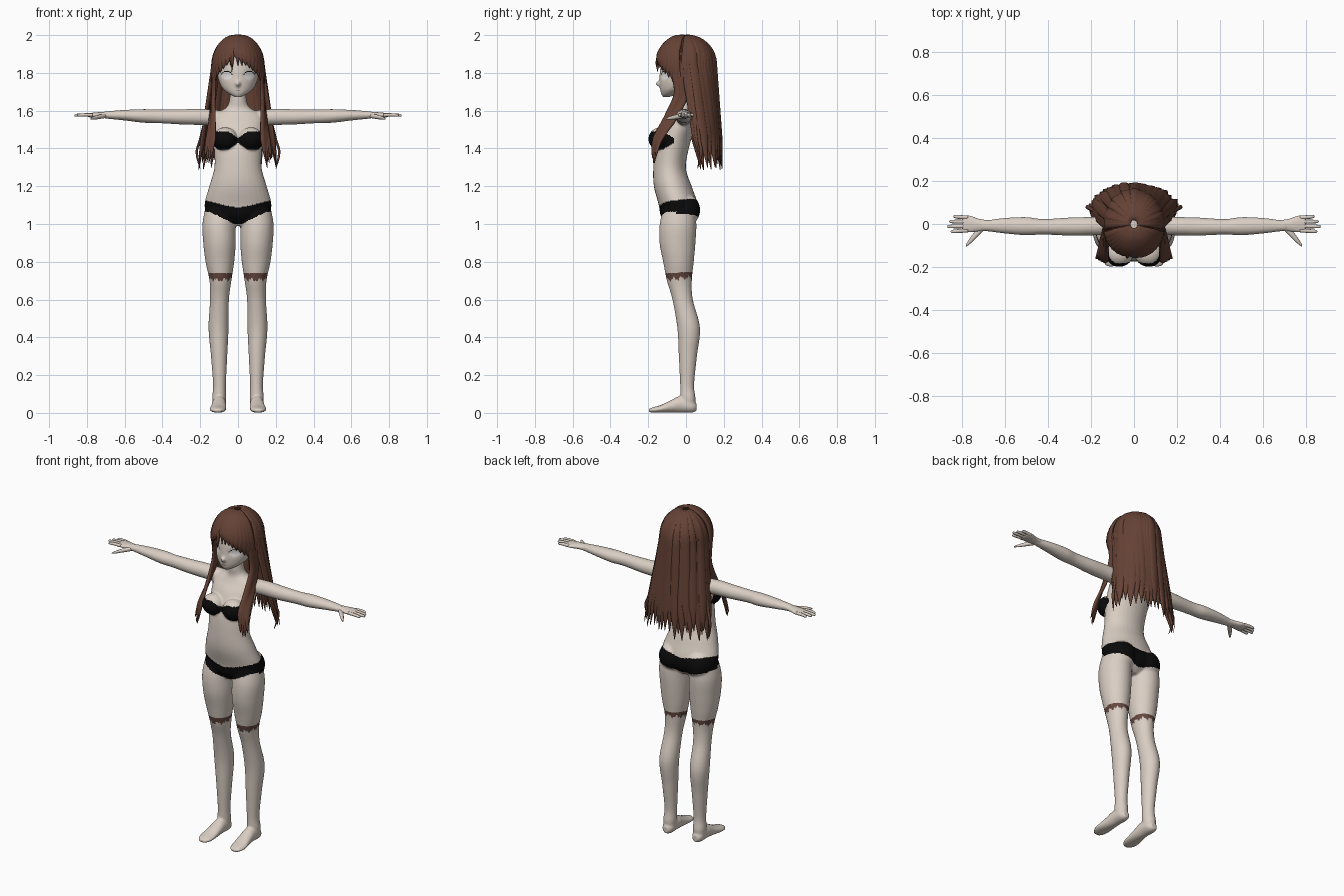
import bpy, bmesh, math, random
from mathutils import Vector, Matrix

random.seed(4)
if "Cube" in bpy.data.objects:
    bpy.data.objects.remove(bpy.data.objects["Cube"])


def material(name, *rgb):
    m = bpy.data.materials.new(name)
    m.use_nodes = True
    m.diffuse_color = (*rgb, 1)
    m.node_tree.nodes["Principled BSDF"].inputs["Base Color"].default_value = (*rgb, 1)
    return m


SKIN = material("pale skin", 0.70, 0.62, 0.55)
BLACK = material("black cloth", 0.003, 0.003, 0.003)
HAIR = material("brown hair", 0.13, 0.054, 0.036)
BAND = material("brown band", 0.13, 0.065, 0.05)
WHITE = material("eye white", 0.8, 0.78, 0.76)
LIP = material("lip", 0.3, 0.18, 0.15)


def spline(rows, steps):
    """Catmull-Rom interpolation through rows of numbers."""
    out = []
    for i in range(len(rows) - 1):
        a, b, c, d = (rows[max(0, min(len(rows) - 1, i + k))] for k in (-1, 0, 1, 2))
        for s in range(steps):
            t = s / steps
            out.append([q + t * (r - p) / 2 + t * t * (2 * p - 5 * q + 4 * r - w) / 2
                        + t ** 3 * (3 * q - p - 3 * r + w) / 2
                        for p, q, r, w in zip(a, b, c, d)])
    return out + [list(rows[-1])]


def skin_rings(bm, rings):
    """Closed tube through rings of points."""
    vs = [[bm.verts.new(p) for p in ring] for ring in rings]
    n = len(vs[0])
    for a, b in zip(vs, vs[1:]):
        for i in range(n):
            bm.faces.new((a[i], a[(i + 1) % n], b[(i + 1) % n], b[i]))
    bm.faces.new(vs[0][::-1])
    bm.faces.new(vs[-1])


def tube(bm, axis, rows, side=1, n=32, steps=6):
    """Elliptical loft; each row is position, two centres, two radii."""
    rings = []
    for t, c1, c2, r1, r2 in spline(rows, steps):
        ring = []
        for i in range(n):
            a = math.tau * i / n
            p = [c1 + r1 * math.cos(a), c2 + r2 * math.sin(a)]
            p.insert("xyz".index(axis), t)
            ring.append((p[0] * side, p[1], p[2]))
        rings.append(ring)
    skin_rings(bm, rings)


def ball(bm, centre, size):
    bmesh.ops.create_uvsphere(bm, u_segments=32, v_segments=20, radius=1,
                              matrix=Matrix.Translation(centre) @ Matrix.Diagonal((*size, 1)))


def finish(bm, name, mats, voxel=0, smooth=0):
    bmesh.ops.recalc_face_normals(bm, faces=bm.faces)
    me = bpy.data.meshes.new(name)
    bm.to_mesh(me)
    bm.free()
    ob = bpy.data.objects.new(name, me)
    bpy.context.collection.objects.link(ob)
    if voxel:
        r = ob.modifiers.new("fuse", 'REMESH')
        r.mode, r.voxel_size = 'VOXEL', voxel
        s = ob.modifiers.new("soften", 'SMOOTH')
        s.factor, s.iterations = 0.5, smooth
        dg = bpy.context.evaluated_depsgraph_get()
        me = bpy.data.meshes.new_from_object(ob.evaluated_get(dg))
        ob.modifiers.clear()
        ob.data = me
    me.materials.clear()
    for m in mats:
        me.materials.append(m)
    me.shade_smooth()
    return ob


# Body: torso, arms, legs and feet fused into one skin
bm = bmesh.new()
tube(bm, "z", [(0.99, 0, -.04, .07, .05), (1.04, 0, -.037, .15, .095), (1.1, 0, -.04, .177, .104),
               (1.2, 0, -.07, .152, .1), (1.3, 0, -.087, .125, .086), (1.42, 0, -.07, .128, .09),
               (1.52, 0, -.035, .138, .085), (1.58, 0, -.015, .125, .063), (1.615, 0, -.015, .065, .048),
               (1.66, 0, -.02, .045, .045), (1.75, 0, -.02, .043, .043)])
for s in (1, -1):
    ball(bm, (s * .068, -.135, 1.45), (.066, .064, .062))
    ball(bm, (s * .085, -.005, 1.075), (.085, .08, .085))
    tube(bm, "x", [(.08, -.005, 1.56, .045, .04), (.2, -.01, 1.567, .043, .043), (.3, -.012, 1.567, .042, .04),
                   (.42, -.013, 1.57, .036, .036), (.5, -.01, 1.572, .042, .036), (.6, -.008, 1.576, .036, .028),
                   (.68, -.008, 1.577, .026, .021), (.71, -.008, 1.577, .026, .018)], s)
    tube(bm, "z", [(1.1, .09, -.035, .08, .08), (1, .1, -.042, .088, .097), (.9, .098, -.045, .086, .095),
                   (.8, .096, -.04, .076, .081), (.7, .093, -.035, .058, .066), (.6, .098, -.018, .05, .054),
                   (.45, .103, .014, .053, .06), (.3, .1, .01, .043, .048), (.15, .098, .006, .034, .037),
                   (.08, .1, .01, .037, .04), (.03, .1, .012, .033, .034)], s)
    tube(bm, "y", [(.055, .1, .03, .018, .02), (.03, .1, .036, .034, .035), (-.03, .1, .045, .037, .044),
                   (-.08, .102, .034, .04, .033), (-.13, .106, .022, .044, .021), (-.17, .107, .016, .039, .015),
                   (-.197, .107, .013, .02, .009)], s)
body = finish(bm, "body", [SKIN, BLACK, BAND], .0055, 6)

# Swimwear and thigh bands coloured by position
for f in body.data.polygons:
    x, y, z = f.center
    ax = abs(x)
    front = y < -.05
    back = (y + .14) / .2
    low = min(1.0 + max(0, ax - .02) * .5, 1.065) if front else 1.015 + .22 * ax
    if low < z < 1.085 + .03 * min(1, ax / .15) + .025 * back and ax < .22:
        f.material_index = 1
    cup = .012 + .036 * min(1, ax / .05)
    if y < -.065 and ax < .14 and abs(z - 1.442) < min(cup, .62 * (-.045 - y)):
        f.material_index = 1
    ang = math.atan2(y + .035, ax - .093)
    rag = .007 * math.sin(9 * ang) + .005 * math.sin(23 * ang)
    if .712 + .12 * (y + .035) + rag < z < .742 + .05 * (y + .035):
        f.material_index = 2

# Hands
for s, side in ((1, "left"), (-1, "right")):
    bm = bmesh.new()
    tube(bm, "x", [(.67, -.008, 1.577, .024, .018), (.72, -.005, 1.577, .029, .016),
                   (.76, 0, 1.576, .038, .014), (.79, .001, 1.576, .036, .01), (.797, .001, 1.576, .025, .005)], s)
    for i, tip in enumerate((.838, .857, .866, .85)):
        y = .03 - .02 * i
        tube(bm, "x", [(.77, y, 1.577, .009, .009), (.81, y * 1.08, 1.578, .009, .0085),
                       (tip - .008, y * 1.15, 1.576, .0075, .007), (tip, y * 1.15, 1.575, .003, .003)], s, 12, 4)
    tube(bm, "x", [(.695, -.015, 1.574, .012, .012), (.73, -.045, 1.568, .018, .012),
                   (.76, -.078, 1.562, .014, .009), (.78, -.101, 1.557, .005, .004)], s, 14, 5)
    finish(bm, side + "_hand", [SKIN])

# Head, with nose and eye sockets pushed into the face
bm = bmesh.new()
tube(bm, "z", [(1.672, 0, -.105, .014, .016), (1.69, 0, -.084, .05, .047), (1.72, 0, -.055, .083, .082),
               (1.77, 0, -.02, .105, .12), (1.83, 0, -.005, .109, .13), (1.9, 0, 0, .1, .12),
               (1.95, 0, 0, .07, .09), (1.97, 0, 0, .02, .03)], 1, 160, 12)
for v in bm.verts:
    x, y, z = v.co
    if y < -.05:
        v.co.y -= .02 * math.exp(-(x / .012) ** 2 - ((z - 1.742) / .014) ** 2)
        v.co.y += .007 * math.exp(-((abs(x) - .058) / .03) ** 2 - ((z - 1.785) / .022) ** 2)
head = finish(bm, "head", [SKIN, WHITE, BLACK, LIP])
for f in head.data.polygons:
    x, y, z = f.center
    if y > -.04:
        continue
    e = math.hypot((abs(x) - .06) / .028, (z - 1.785) / .02)
    if e < 1:
        f.material_index = 1
    elif e < 1.16 and z > 1.79:
        f.material_index = 2
    if abs(x) < .013 and abs(z - 1.706) < .002:
        f.material_index = 3


# Hair: every strand follows one scalp surface (angle 0 is the back)
def scalp(deg, z, k=1.0):
    a = math.radians(deg)
    t = max(0, (1.84 - z) / .54)
    r = math.sqrt(max(0, 1 - (max(0, z - 1.84) / .16) ** 2)) * k
    back = t if abs(deg) < 95 else 0
    return Vector(((.132 + .078 * back) * r * math.sin(a), .08 * back + (.152 - .04 * back) * r * math.cos(a), z))


def strand(bm, pts, width, thick=.011):
    rings = []
    n = len(pts)
    for i, p in enumerate(pts):
        t = i / (n - 1)
        along = (pts[min(i + 1, n - 1)] - pts[max(i - 1, 0)]).normalized()
        out = p - Vector((0, 0, min(p.z, 1.8)))
        across = along.cross(out).normalized()
        out = across.cross(along).normalized()
        grow = min(1, .25 + 2.6 * t) * min(1, .06 + (1 - t) * 4.5)
        rings.append([p + across * width * grow * math.cos(q) + out * thick * min(1, grow * 1.3) * math.sin(q)
                      for q in (math.tau * j / 10 for j in range(10))])
    skin_rings(bm, rings)


def fall(bm, a0, a1, end, width, n=22, k=1.0):
    """Strand running from the crown down to height end."""
    arc = .16 * (math.acos((end - 1.84) / .16) if end > 1.84 else math.pi / 2)
    total = arc + max(0, 1.84 - end)
    pts = []
    for i in range(n):
        d = .02 + (total - .02) * i / (n - 1)
        z = 1.84 + .16 * math.cos(d / .16) if d < arc else 1.84 - (d - arc)
        pts.append(scalp(a0 + (a1 - a0) * i / (n - 1), z, k))
    strand(bm, pts, width)


# Inner hair shell
bm = bmesh.new()
for angles, heights in (((-180, 180), (1.9, 1.998)), ((-112, 112), (1.72, 1.9)), ((-86, 86), (1.4, 1.72))):
    grid = [[bm.verts.new(scalp(angles[0] + (angles[1] - angles[0]) * i / 48,
                                heights[1] + (heights[0] - heights[1]) * j / 12, .95))
             for i in range(49)] for j in range(13)]
    for a, b in zip(grid, grid[1:]):
        for i in range(48):
            bm.faces.new((a[i], b[i], b[i + 1], a[i + 1]))
finish(bm, "hair_shell", [HAIR])

# Long back hair
bm = bmesh.new()
for i in range(25):
    a = -90 + 7.5 * i
    fall(bm, a, a + random.uniform(-3, 3), 1.29 + random.uniform(-.01, .07), .028, 28, random.uniform(.97, 1.02))
finish(bm, "back_hair", [HAIR])

# Swept fringe, parted off centre
bm = bmesh.new()
for i in range(9):
    t = i / 8
    fall(bm, 190 - 70 * t, 180 - 72 * t, 1.865 - .125 * t ** 1.2, .027, 18, 1.02)
for i in range(7):
    t = i / 6
    fall(bm, 192 + 50 * t, 197 + 55 * t, 1.86 - .12 * t, .025, 18, 1.02)
fall(bm, 190, 194, 1.805, .008, 18, 1.02)
finish(bm, "fringe", [HAIR])

# Side locks hanging over the chest
bm = bmesh.new()
for s in (1, -1):
    for i in range(4):
        o = i - 1.5
        path = [scalp(102 + 6 * o, 1.95), scalp(102 + 8 * o, 1.82), Vector((.13, -.025 - .014 * o, 1.69)),
                Vector((.138 - .004 * o, -.085 - .012 * o, 1.56)), Vector((.146 - .008 * o, -.15 - .008 * o, 1.45)),
                Vector((.16 - .012 * o, -.17 - .006 * o, 1.31 + .025 * abs(o)))]
        strand(bm, [Vector((p[0] * s, p[1], p[2])) for p in spline(path, 6)], .02, .01)
    curl = [scalp(82, 1.84), scalp(82, 1.6), Vector((.2, .07, 1.45)), Vector((.218, .08, 1.38)), Vector((.2, .06, 1.29))]
    strand(bm, [Vector((p[0] * s, p[1], p[2])) for p in spline(curl, 7)], .009, .006)
finish(bm, "side_locks", [HAIR])
